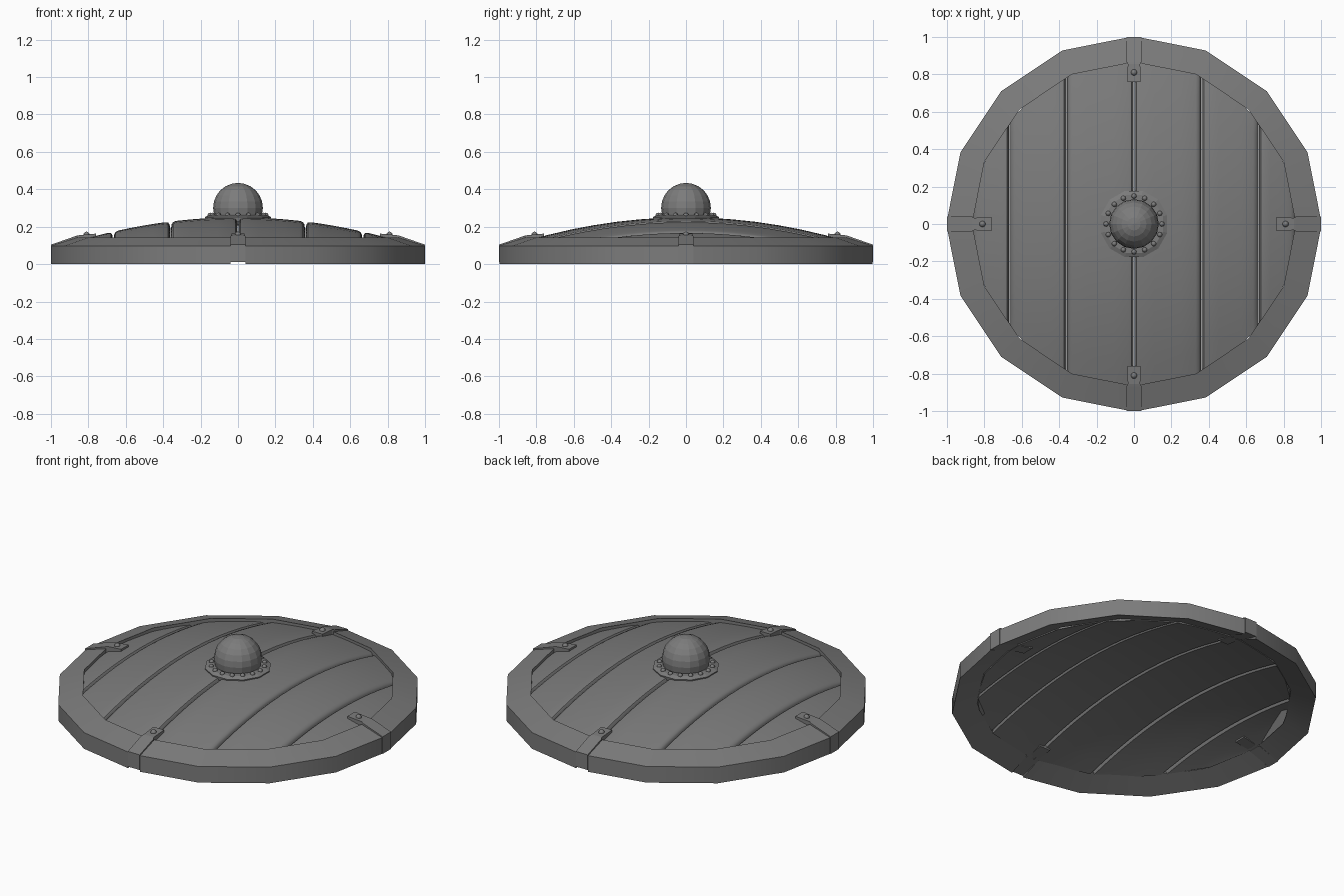
import bpy, bmesh, math
from mathutils import Matrix

cube = bpy.data.objects.get("Cube")
if cube:
    bpy.data.objects.remove(cube)

grey = bpy.data.materials.new("dark_grey")
grey.use_nodes = True
COLOUR = (0.2, 0.2, 0.2, 1)
grey.diffuse_color = COLOUR
grey.node_tree.nodes["Principled BSDF"].inputs["Base Color"].default_value = COLOUR

STRAP = 0.04      # half width of the straps
STEP = math.pi / 8
THICK = 0.075     # plank thickness


def finish(name, bm, smooth=None):
    """Turn a bmesh into a coloured object."""
    bmesh.ops.recalc_face_normals(bm, faces=bm.faces)
    mesh = bpy.data.meshes.new(name)
    bm.to_mesh(mesh)
    bm.free()
    mesh.materials.append(grey)
    ob = bpy.data.objects.new(name, mesh)
    bpy.context.collection.objects.link(ob)
    if smooth:
        bpy.ops.object.select_all(action='DESELECT')
        ob.select_set(True)
        bpy.context.view_layer.objects.active = ob
        bpy.ops.object.shade_smooth_by_angle(angle=math.radians(smooth))


def loft(bm, sections):
    """Skin closed sections of equal length and cap both ends."""
    rings = [[bm.verts.new(p) for p in s] for s in sections]
    n = len(rings[0])
    for a, b in zip(rings, rings[1:]):
        for i in range(n):
            j = (i + 1) % n
            bm.faces.new((a[i], a[j], b[j], b[i]))
    bm.faces.new(rings[0])
    bm.faces.new(rings[-1])


def dome(x, y):
    return 0.25 - 0.172 * (x * x + y * y)


def plank_end(x, r=0.87):
    """Half length of the sixteen-sided board at a given x."""
    for k in range(4):
        a, b = r * math.sin(k * STEP), r * math.sin((k + 1) * STEP)
        if a <= abs(x) <= b + 1e-6:
            t = (abs(x) - a) / (b - a)
            return r * ((1 - t) * math.cos(k * STEP) + t * math.cos((k + 1) * STEP))
    return 0.0


# Curved planks with rounded long edges above and below
seams = [-0.868, -0.667, -0.36, 0, 0.36, 0.667, 0.868]
ROWS = 14
for n, (x0, x1) in enumerate(zip(seams, seams[1:])):
    edge = [(0.002, 0.035), (0.006, 0.014), (0.013, 0.004), (0.03, 0)]
    top = [(x0 + d, drop) for d, drop in edge]
    top += [(x0 + (x1 - x0) * f, 0) for f in (0.3, 0.5, 0.7)]
    top += [(x1 - d, drop) for d, drop in reversed(edge)]
    base = [(x1 - 0.002, THICK - 0.012), (x1 - 0.01, THICK)]
    base += [(x0 + (x1 - x0) * f, THICK) for f in (0.7, 0.5, 0.3)]
    base += [(x0 + 0.01, THICK), (x0 + 0.002, THICK - 0.012)]
    sections = []
    for r in range(ROWS + 1):
        t = 2 * r / ROWS - 1
        sections.append([(x, t * plank_end(x), dome(x, t * plank_end(x)) - drop)
                         for x, drop in top + base])
    bm = bmesh.new()
    loft(bm, sections)
    finish(f"plank_{n + 1}", bm, 40)

# Wedge-shaped rim in four quarters, left open where the straps sit
rim_profile = [(1.004, 0), (1.004, 0.098), (0.866, 0.142), (0.866, 0.055)]
for q in range(4):
    sections = []
    for k in range(5):
        ring = []
        for r, z in rim_profile:
            if k == 0:
                p = (r - 0.008, STRAP, z)
            elif k == 4:
                p = (STRAP, r - 0.008, z)
            else:
                p = (r * math.cos(k * STEP), r * math.sin(k * STEP), z)
            ring.append(p)
        sections.append(ring)
    bm = bmesh.new()
    loft(bm, sections)
    bm.transform(Matrix.Rotation(q * math.pi / 2, 4, 'Z'))
    finish(f"rim_quarter_{q + 1}", bm, 30)


def rivet(bm, x, y, z, radius, segments):
    bmesh.ops.create_uvsphere(bm, u_segments=segments, v_segments=6, radius=radius,
                              matrix=Matrix.Translation((x, y, z)))


# Straps wrapping the rim above and below, each with a flared tab and rivet
for q, name in enumerate(("left", "back", "right", "front")):
    base = 0.012 if name in ("back", "front") else 0
    # radius, top height, bottom height and half width of each step
    path = [(1.0, 0.104, base, STRAP), (0.868, 0.15, 0.048, STRAP),
            (0.855, 0.154, 0.05, 0.033), (0.76, 0.163, 0.066, 0.036)]
    sections = [[(r, -w, top), (r, w, top), (r, w, low), (r, -w, low)]
                for r, top, low, w in path]
    turn = Matrix.Rotation(q * math.pi / 2, 4, 'Z')
    bm = bmesh.new()
    loft(bm, sections)
    bm.transform(turn)
    finish(f"{name}_strap", bm)
    bm = bmesh.new()
    rivet(bm, 0.81, 0, 0.157, 0.017, 10)
    bm.transform(turn)
    finish(f"{name}_strap_rivet", bm, 60)

# Round plate under the boss
bm = bmesh.new()
sections = []
for r, z in ((0.18, 0.225), (0.184, 0.251), (0.16, 0.262)):
    sections.append([(r * math.cos((k + 0.5) * math.pi / 6),
                      r * math.sin((k + 0.5) * math.pi / 6), z) for k in range(12)])
loft(bm, sections)
finish("boss_plate", bm)

# Domed boss
bm = bmesh.new()
bmesh.ops.create_uvsphere(bm, u_segments=16, v_segments=12, radius=0.133,
                          matrix=Matrix.Translation((0, 0, 0.301)))
low = [v for v in bm.verts if v.co.z < 0.2]
bmesh.ops.delete(bm, geom=low, context='VERTS')
finish("boss", bm)

# Ring of rivets around the boss
bm = bmesh.new()
for k in range(16):
    rivet(bm, 0.149 * math.cos(k * STEP), 0.149 * math.sin(k * STEP), 0.261, 0.014, 8)
finish("boss_rivets", bm, 60)
